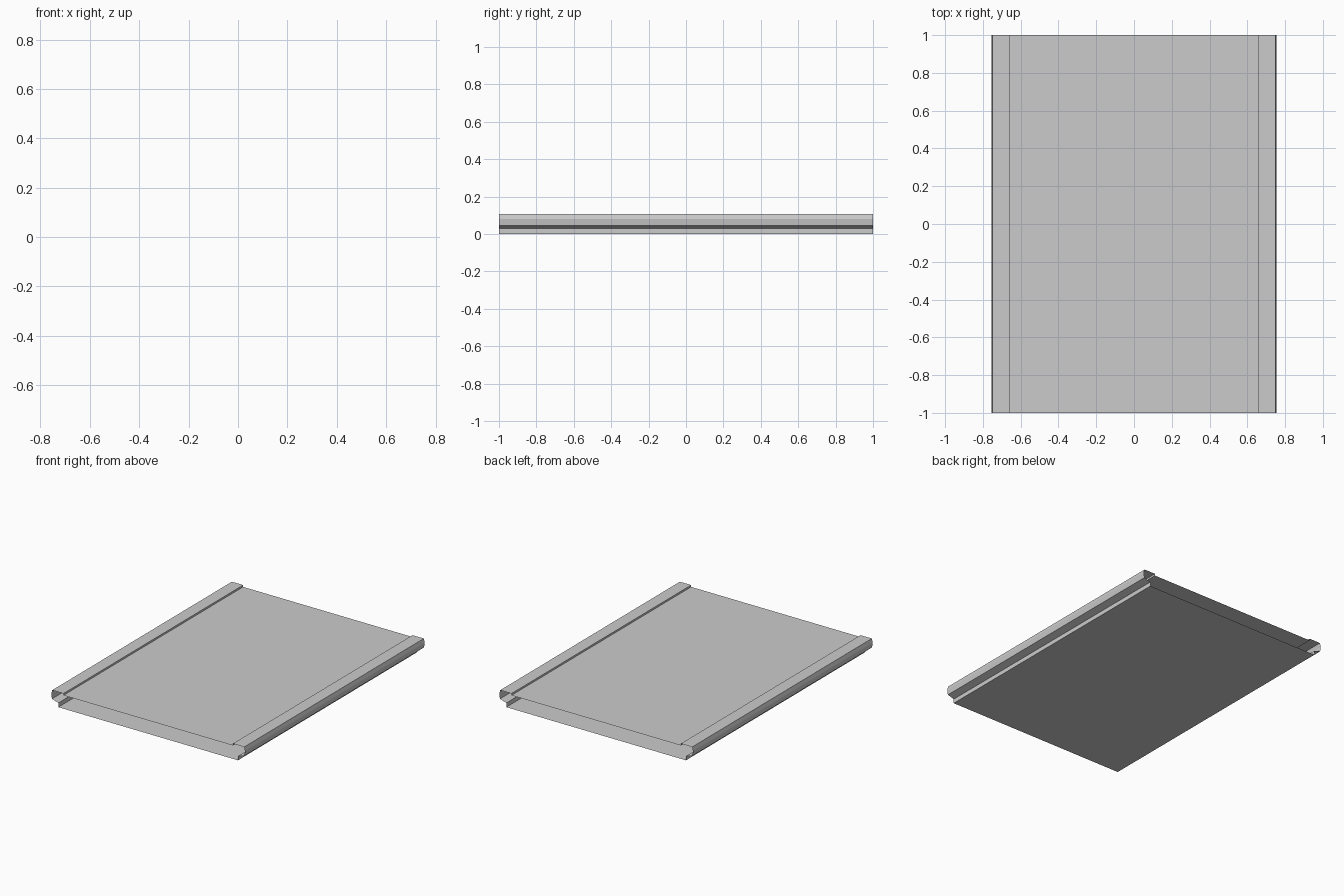
import bpy
import bmesh

if "Cube" in bpy.data.objects:
    bpy.data.objects.remove(bpy.data.objects["Cube"])

HALF_LENGTH = 1.0

# Right half of the cross-section (x, z), from bottom plate up to recessed top panel
half_profile = [
    (0.70, 0.0),
    (0.70, 0.03),     # lower side wall
    (0.75, 0.045),    # sloped underside ledge
    (0.755, 0.08),    # outer wall
    (0.748, 0.107),   # outer wall leaning in to the rim
    (0.66, 0.107),    # raised rim
    (0.66, 0.094),    # small step down to the top panel
]
profile = half_profile + [(-x, z) for x, z in reversed(half_profile)]


def extrude_sheet(name, points, half_length):
    """Sweep a closed outline along y as a thin sheet with open ends."""
    bm = bmesh.new()
    front = [bm.verts.new((x, -half_length, z)) for x, z in points]
    back = [bm.verts.new((x, half_length, z)) for x, z in points]
    n = len(points)
    for i in range(n):
        j = (i + 1) % n
        bm.faces.new((front[i], front[j], back[j], back[i]))
    bm.normal_update()
    mesh = bpy.data.meshes.new(name)
    bm.to_mesh(mesh)
    bm.free()
    obj = bpy.data.objects.new(name, mesh)
    bpy.context.collection.objects.link(obj)
    return obj


# Hollow flat panel with raised rims, open at the front and back
extrude_sheet("hollow_panel_shell", profile, HALF_LENGTH)
